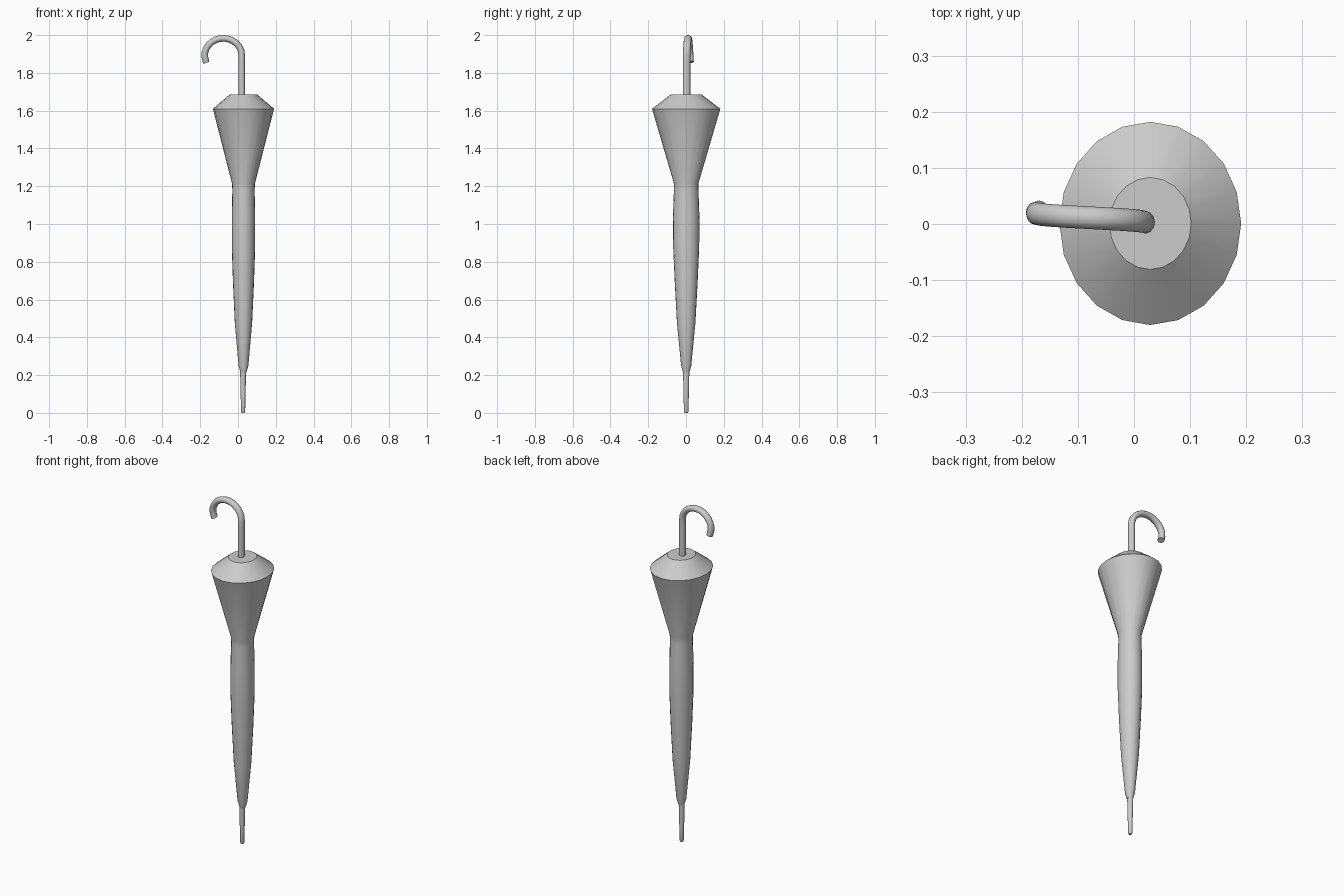
import bpy, bmesh, math
from mathutils import Vector

if "Cube" in bpy.data.objects:
    bpy.data.objects.remove(bpy.data.objects["Cube"])


def make_object(name, bm, angle):
    bmesh.ops.recalc_face_normals(bm, faces=bm.faces)
    mesh = bpy.data.meshes.new(name)
    bm.to_mesh(mesh)
    bm.free()
    ob = bpy.data.objects.new(name, mesh)
    bpy.context.collection.objects.link(ob)
    bpy.ops.object.select_all(action='DESELECT')
    ob.select_set(True)
    bpy.context.view_layer.objects.active = ob
    bpy.ops.object.shade_smooth_by_angle(angle=math.radians(angle))
    return ob


def skin_rings(bm, rings):
    """Bridge consecutive closed rings and cap both ends."""
    n = len(rings[0])
    for a, b in zip(rings, rings[1:]):
        for i in range(n):
            j = (i + 1) % n
            bm.faces.new((a[i], a[j], b[j], b[i]))
    bm.faces.new(rings[0])
    bm.faces.new(rings[-1])


def lathe(name, profile, cx, cy, sides):
    """Stack of elliptical rings: (z, x radius, y radius)."""
    bm = bmesh.new()
    rings = []
    for z, rx, ry in profile:
        rings.append([bm.verts.new((cx + rx * math.cos(2 * math.pi * i / sides),
                                    cy + ry * math.sin(2 * math.pi * i / sides), z))
                      for i in range(sides)])
    skin_rings(bm, rings)
    return make_object(name, bm, 35)


def tube(name, path, radius, sides):
    """Round tube along a path that lies nearly in the xz plane."""
    bm = bmesh.new()
    pts = [Vector(p) for p in path]
    rings = []
    for k, p in enumerate(pts):
        t = (pts[min(k + 1, len(pts) - 1)] - pts[max(k - 1, 0)]).normalized()
        u = t.cross(Vector((0, 1, 0))).normalized()
        v = t.cross(u)
        rings.append([bm.verts.new(p + radius * (u * math.cos(2 * math.pi * i / sides)
                                                 + 1.15 * v * math.sin(2 * math.pi * i / sides)))
                      for i in range(sides)])
    skin_rings(bm, rings)
    return make_object(name, bm, 40)


# Furled canopy: flared hem at the top, slim wrapped body below
canopy = lathe("canopy", [
    (0.215, 0.016, 0.017),
    (0.25, 0.026, 0.027),
    (0.48, 0.046, 0.049),
    (0.70, 0.056, 0.061),
    (0.88, 0.062, 0.069),
    (1.04, 0.062, 0.070),
    (1.18, 0.059, 0.065),
    (1.215, 0.061, 0.065),
    (1.61, 0.162, 0.181),
    (1.685, 0.073, 0.082),
], 0.029, 0.001, 20)

# Ferrule at the bottom tip
ferrule = lathe("ferrule", [
    (0.0, 0.008, 0.009),
    (0.008, 0.011, 0.012),
    (0.10, 0.013, 0.014),
    (0.23, 0.016, 0.017),
], 0.027, 0.001, 16)

# Shaft and crook handle, with the hook drifting slightly backwards
path = [(0.02, 0.003, 1.67), (0.02, 0.003, 1.78), (0.02, 0.003, 1.86)]
steps = 14
for k in range(steps + 1):
    a = math.radians(200 * k / steps)
    path.append((-0.078 + 0.098 * math.cos(a), 0.003 + 0.018 * k / steps,
                 1.893 + 0.09 * math.sin(a)))
path.append((-0.168, 0.022, 1.856))
handle = tube("crook_handle", path, 0.0175, 12)
